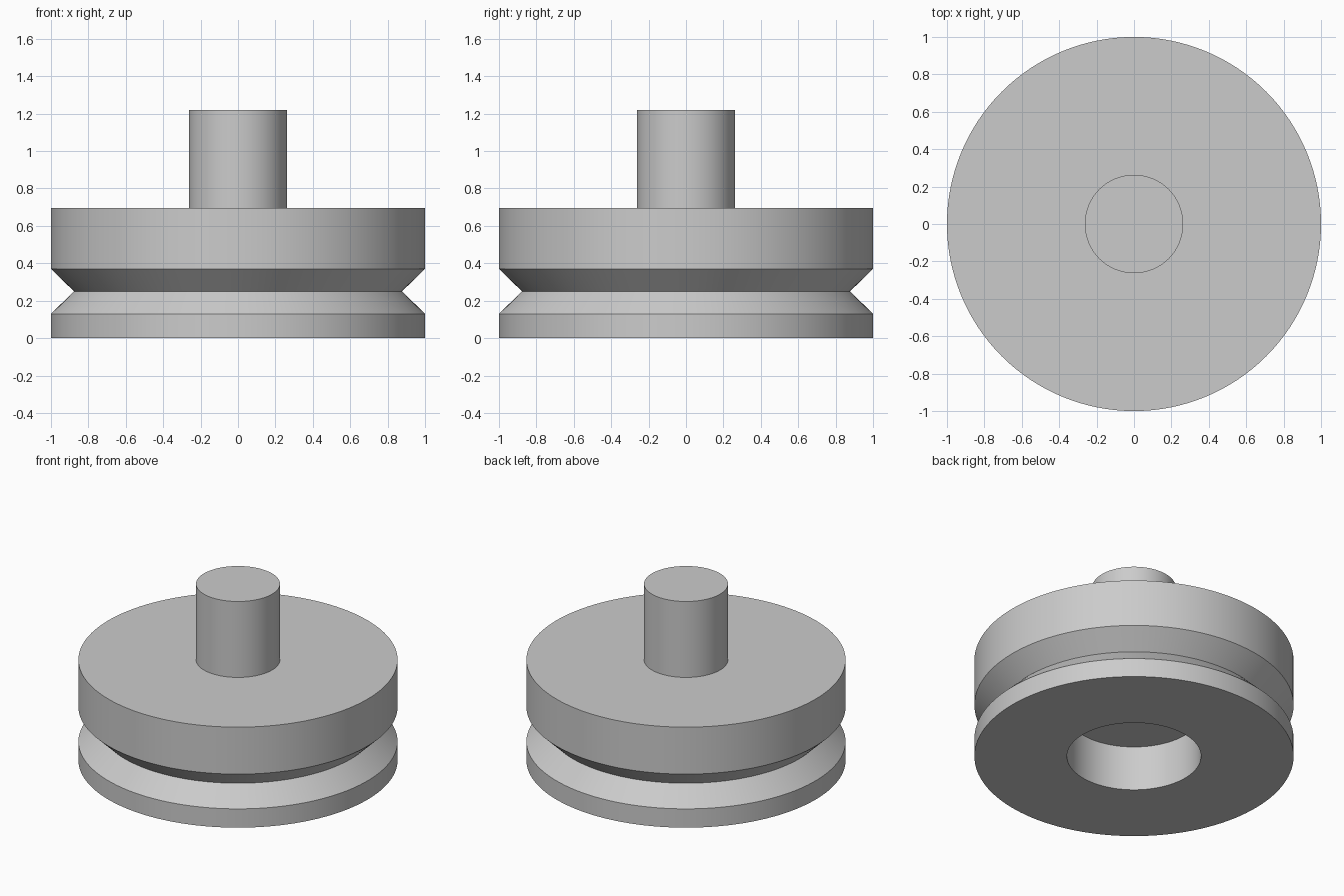
import bpy
import bmesh
import math

SEGMENTS = 128

default_cube = bpy.data.objects.get("Cube")
if default_cube:
    bpy.data.objects.remove(default_cube, do_unlink=True)

# Single grey material
grey = bpy.data.materials.new("plain_grey")
grey.use_nodes = True
colour = (0.6, 0.6, 0.6, 1.0)
grey.diffuse_color = colour
grey.node_tree.nodes["Principled BSDF"].inputs["Base Color"].default_value = colour


def lathe(name, profile):
    """Revolve an (r, z) profile running from axis to axis, or base to axis."""
    bm = bmesh.new()
    verts = [bm.verts.new((r, 0, z)) for r, z in profile]
    edges = [bm.edges.new(pair) for pair in zip(verts, verts[1:])]
    bmesh.ops.spin(bm, geom=verts + edges, cent=(0, 0, 0), axis=(0, 0, 1),
                   angle=math.tau, steps=SEGMENTS)
    bmesh.ops.remove_doubles(bm, verts=bm.verts, dist=0.0001)
    bmesh.ops.recalc_face_normals(bm, faces=bm.faces)
    mesh = bpy.data.meshes.new(name)
    bm.to_mesh(mesh)
    bm.free()
    mesh.materials.append(grey)
    obj = bpy.data.objects.new(name, mesh)
    bpy.context.collection.objects.link(obj)
    bpy.ops.object.select_all(action='DESELECT')
    obj.select_set(True)
    bpy.context.view_layer.objects.active = obj
    bpy.ops.object.shade_smooth_by_angle(angle=math.radians(30))
    return obj


BORE_R, BORE_TOP = 0.42, 0.31
SHAFT_R, BODY_TOP, SHAFT_TOP = 0.263, 0.695, 1.22

# Grooved wheel with a blind bore underneath and a shaft rising from its top
lathe("grooved_wheel_with_shaft", [
    (0, BORE_TOP), (BORE_R, BORE_TOP), (BORE_R, 0),      # blind bore
    (1, 0), (1, 0.13), (0.877, 0.25), (1, 0.37),         # rim and V groove
    (1, BODY_TOP), (SHAFT_R, BODY_TOP),                  # upper rim and top face
    (SHAFT_R, SHAFT_TOP), (0, SHAFT_TOP),                # shaft
])
